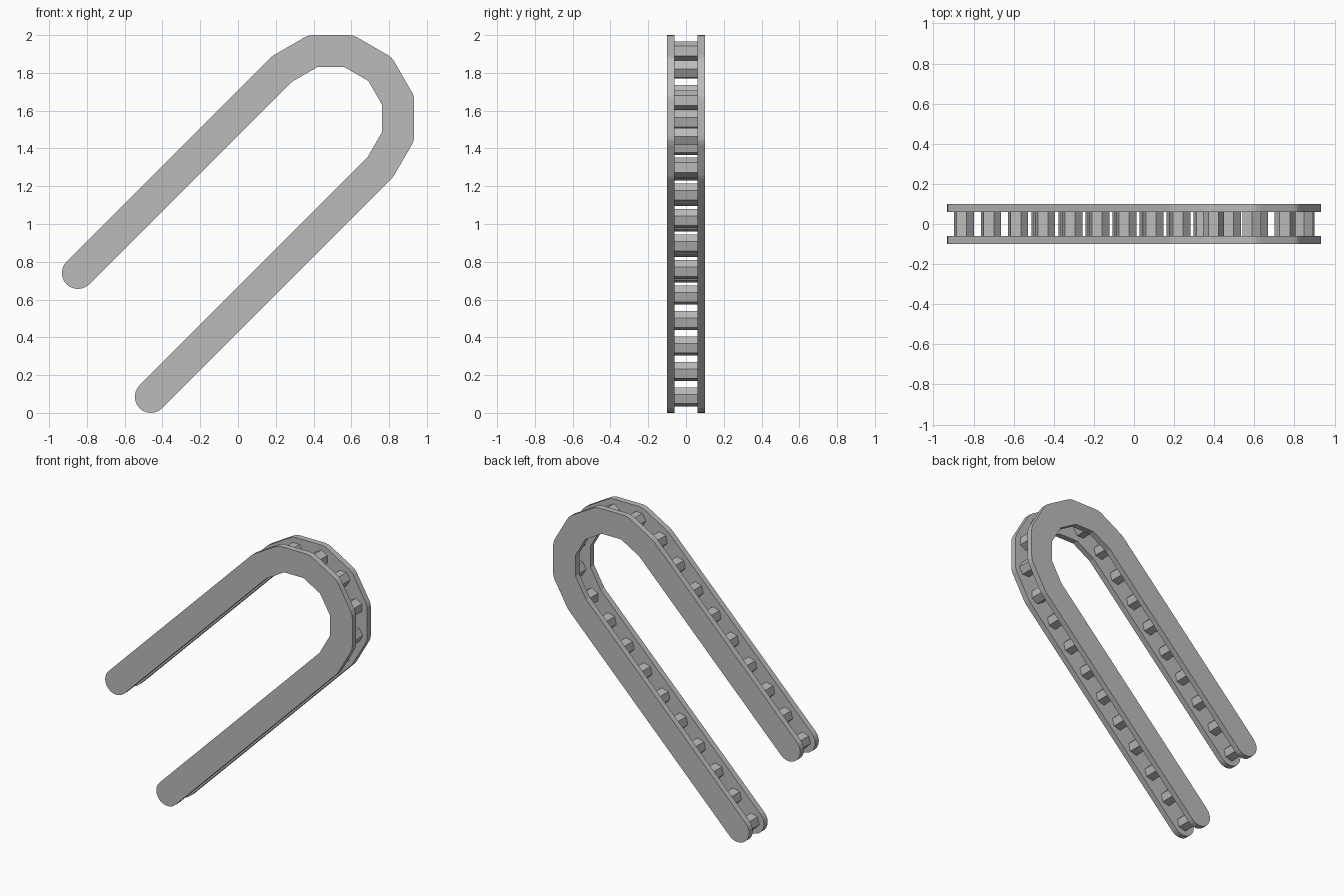
import bpy
import bmesh
from math import radians, cos, sin
from mathutils import Vector, Matrix

cube = bpy.data.objects.get("Cube")
if cube:
    bpy.data.objects.remove(cube, do_unlink=True)

PITCH = 0.1907      # distance between pins
HALF_WIDTH = 0.085  # half width of a side plate
PIN_RADIUS = 0.052
GAP = 0.06          # inner face of each plate
OUTER = 0.10        # outer face of each plate

steel = bpy.data.materials.new("grey_steel")
steel.use_nodes = True
steel.diffuse_color = (0.5, 0.5, 0.5, 1)
steel.node_tree.nodes["Principled BSDF"].inputs["Base Color"].default_value = (0.5, 0.5, 0.5, 1)


def polar(angle, radius):
    return Vector((cos(radians(angle)), sin(radians(angle)))) * radius


def prism(name, outline, y0, y1):
    """Extrude an x-z outline from y0 to y1."""
    bm = bmesh.new()
    face = bm.faces.new([bm.verts.new((p.x, y0, p.y)) for p in outline])
    new = bmesh.ops.extrude_face_region(bm, geom=[face])["geom"]
    bmesh.ops.translate(bm, vec=(0, y1 - y0, 0),
                        verts=[v for v in new if isinstance(v, bmesh.types.BMVert)])
    bmesh.ops.recalc_face_normals(bm, faces=bm.faces)
    mesh = bpy.data.meshes.new(name)
    bm.to_mesh(mesh)
    bm.free()
    mesh.materials.append(steel)
    obj = bpy.data.objects.new(name, mesh)
    bpy.context.collection.objects.link(obj)
    return obj


# Chain path: straight arm, six-link bend, straight arm
headings = [45] * 8 + [30, 0, -30, -60, -90, -120] + [-135] * 9
pins = [Vector((-0.8475, 0.741))]
for h in headings:
    pins.append(pins[-1] + polar(h, PITCH))

# Plate outline: rounded outside corners, mitred inside corners, round ends
outside, inside = [], []
for i in range(1, len(headings)):
    a, b = headings[i - 1], headings[i]
    if a == b:
        continue
    for k in range((a - b) // 15 + 1):
        outside.append(pins[i] + polar(a + 90 - 15 * k, HALF_WIDTH))
    miter = HALF_WIDTH / cos(radians((a - b) / 2))
    inside.append(pins[i] + polar((a + b) / 2 - 90, miter))


def round_end(centre, start):
    return [centre + polar(start - 15 * k, HALF_WIDTH) for k in range(13)]


outline = (outside + round_end(pins[-1], headings[-1] + 90) + inside[::-1]
           + round_end(pins[0], headings[0] - 90))

# Side plates
prism("front_side_plate", outline, -OUTER, -GAP)
prism("back_side_plate", outline, GAP, OUTER)

# Hexagonal cross pins, turned with their links
for i, centre in enumerate(pins):
    h = headings[max(i - 1, 0)]
    hexagon = [centre + polar(h + 30 + 60 * k, PIN_RADIUS) for k in range(6)]
    prism(f"cross_pin_{i + 1}", hexagon, -GAP, GAP)
